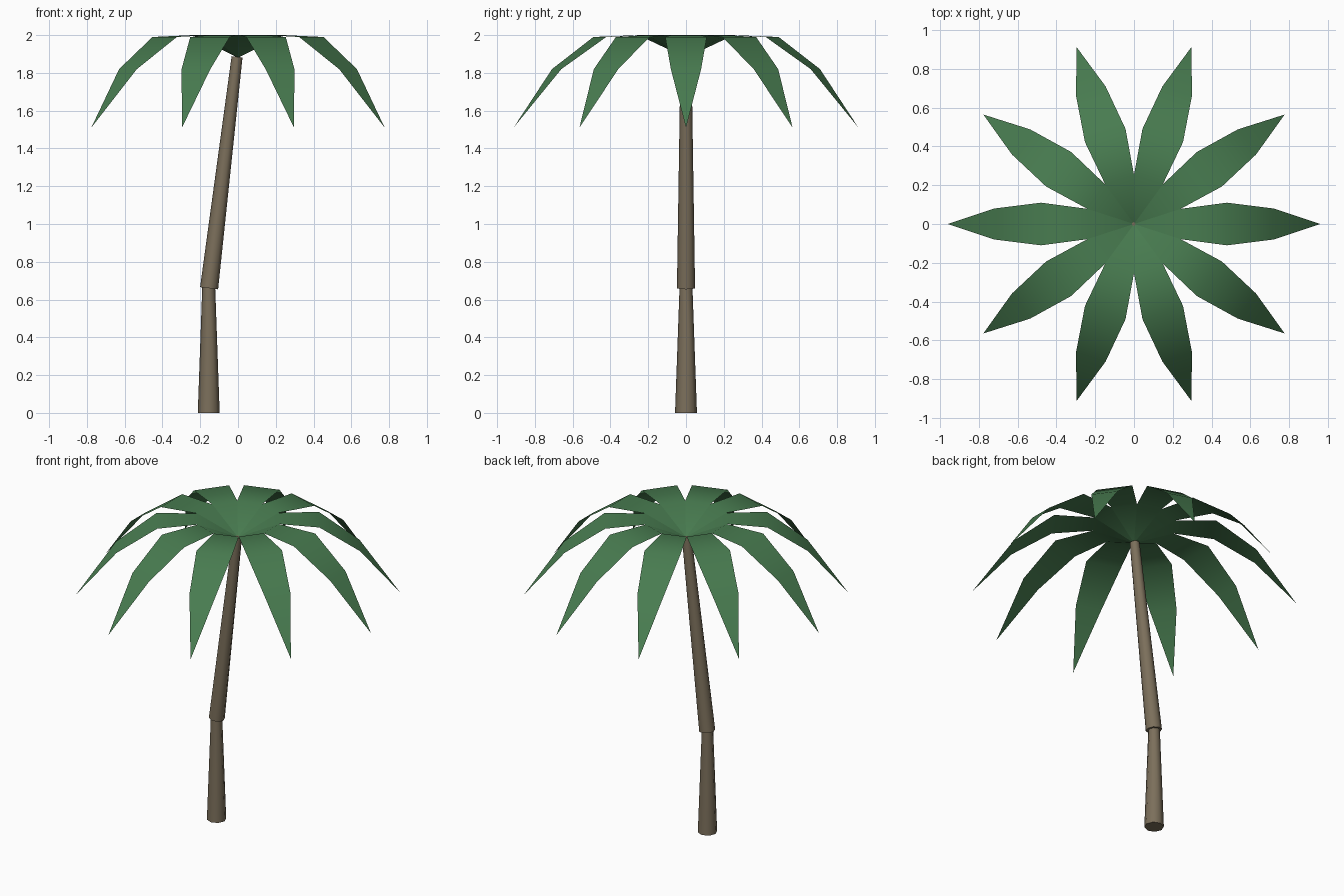
import bpy, bmesh, math
from mathutils import Matrix, Vector

if "Cube" in bpy.data.objects:
    bpy.data.objects.remove(bpy.data.objects["Cube"])


def material(name, color):
    m = bpy.data.materials.new(name)
    m.diffuse_color = (*color, 1)
    m.use_nodes = True
    m.node_tree.nodes["Principled BSDF"].inputs["Base Color"].default_value = m.diffuse_color
    return m


bark = material("bark", (0.20, 0.16, 0.105))
green = material("leaf_green", (0.065, 0.20, 0.08))


def finish(name, bm, mat):
    me = bpy.data.meshes.new(name)
    bm.to_mesh(me)
    bm.free()
    me.materials.append(mat)
    ob = bpy.data.objects.new(name, me)
    bpy.context.collection.objects.link(ob)
    bpy.context.view_layer.objects.active = ob
    ob.select_set(True)
    bpy.ops.object.shade_smooth_by_angle(angle=math.radians(50))
    ob.select_set(False)
    return ob


# Tapered eight-sided trunk section between two points
def trunk_section(name, start, end, r1, r2):
    a, b = Vector(start), Vector(end)
    d = b - a
    rot = Vector((0, 0, 1)).rotation_difference(d).to_matrix().to_4x4()
    bm = bmesh.new()
    bmesh.ops.create_cone(bm, cap_ends=True, segments=8, radius1=r1, radius2=r2,
                          depth=d.length,
                          matrix=Matrix.Translation((a + b) / 2) @ rot)
    finish(name, bm, bark)


trunk_section("lower_trunk", (-0.155, 0, 0), (-0.155, 0, 0.67), 0.058, 0.034)
trunk_section("upper_trunk", (-0.153, 0, 0.66), (-0.005, 0, 1.885), 0.048, 0.029)

# Leaf stations: distance from centre, height, half width
LEAF = [(0, 1.88, 0), (0.24, 2.0, 0.078), (0.48, 1.99, 0.11),
        (0.72, 1.82, 0.08), (0.96, 1.51, 0)]


# Thin arching palm leaf, flat across its width
def palm_leaf(name, angle):
    bm = bmesh.new()
    right = [bm.verts.new((r, -w, z)) for r, z, w in LEAF]
    left = [bm.verts.new((r, w, z)) if w else right[i]
            for i, (r, z, w) in enumerate(LEAF)]
    for i in range(len(LEAF) - 1):
        quad = [right[i], right[i + 1], left[i + 1], left[i]]
        bm.faces.new(list(dict.fromkeys(quad)))
    bmesh.ops.rotate(bm, verts=bm.verts, cent=(0, 0, 0),
                     matrix=Matrix.Rotation(angle, 3, 'Z'))
    finish(name, bm, green)


for i in range(10):
    palm_leaf(f"palm_leaf_{i + 1}", math.radians(36 * i))
